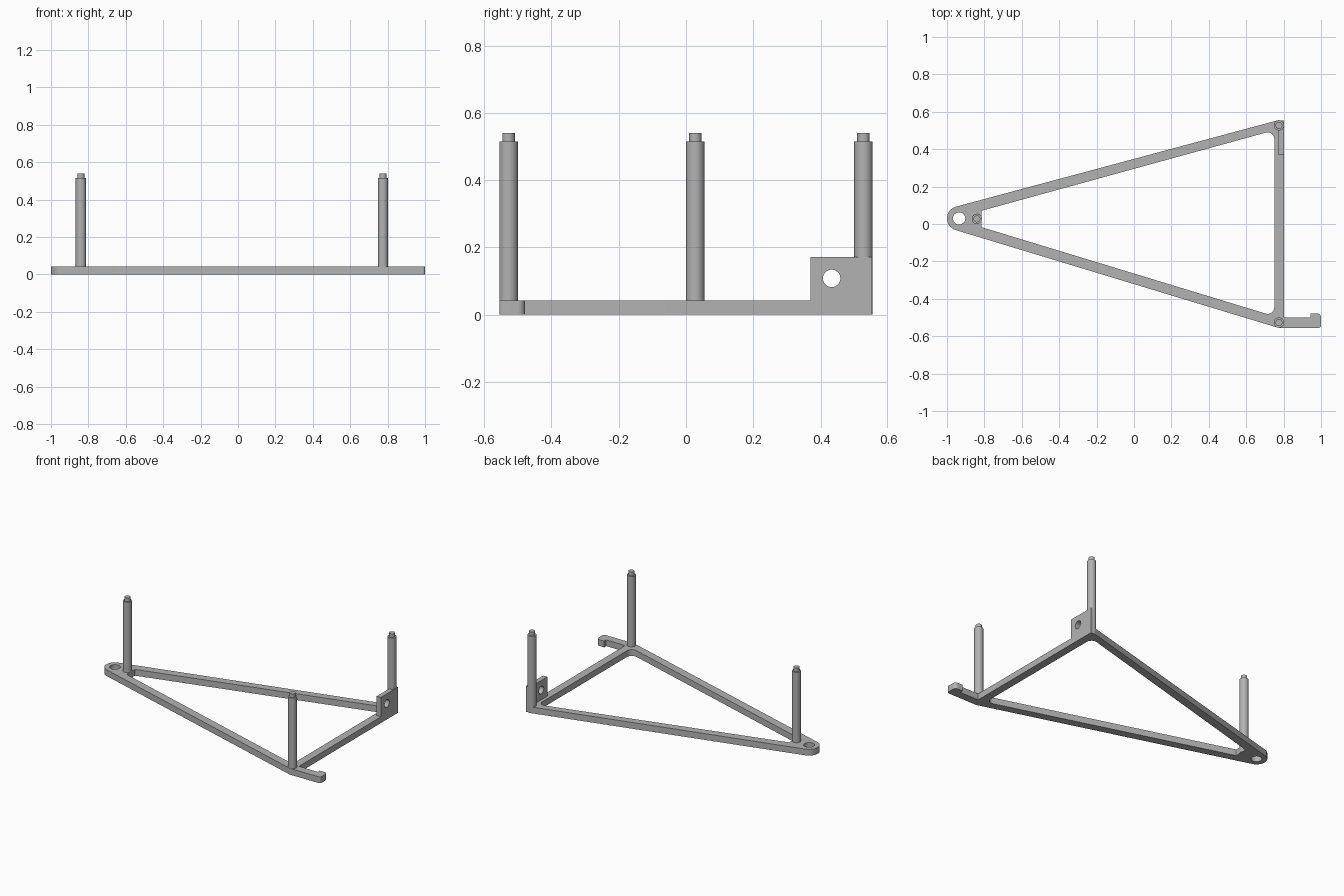
import bpy
import math
from mathutils import Matrix, Vector

if "Cube" in bpy.data.objects:
    bpy.data.objects.remove(bpy.data.objects["Cube"], do_unlink=True)

grey = bpy.data.materials.new("plain grey")
grey.use_nodes = True
grey.diffuse_color = (0.45, 0.45, 0.45, 1)
grey.node_tree.nodes["Principled BSDF"].inputs["Base Color"].default_value = (0.45, 0.45, 0.45, 1)

THICK = 0.042
POST_R = 0.0275
BACK, FRONT, TIP = (0.775, 0.5275), (0.775, -0.5275), (-0.935, 0.03)


def arc(center, radius, start, end, steps=16):
    """Points along an arc, angles in degrees."""
    angles = [math.radians(start + (end - start) * i / steps) for i in range(steps + 1)]
    return [(center[0] + radius * math.cos(a), center[1] + radius * math.sin(a)) for a in angles]


def rounded(corners, steps=6):
    """Polygon from (x, y, radius) corners, each rounded by its radius."""
    out = []
    for i, (x, y, r) in enumerate(corners):
        p = Vector((x, y))
        if r == 0:
            out.append((x, y))
            continue
        a = (Vector(corners[i - 1][:2]) - p).normalized()
        b = (Vector(corners[(i + 1) % len(corners)][:2]) - p).normalized()
        half = a.angle(b) / 2
        center = p + (a + b).normalized() * (r / math.sin(half))
        u = p + a * (r / math.tan(half)) - center
        v = p + b * (r / math.tan(half)) - center
        for k in range(steps + 1):
            d = u.lerp(v, k / steps).normalized() * r
            out.append(tuple(center + d))
    return out


def finish(obj):
    bpy.ops.object.select_all(action='DESELECT')
    obj.select_set(True)
    bpy.context.view_layer.objects.active = obj
    if obj.type == 'CURVE':
        bpy.ops.object.convert(target='MESH')
        obj = bpy.context.object
        bpy.ops.object.mode_set(mode='EDIT')
        bpy.ops.mesh.select_all(action='SELECT')
        bpy.ops.mesh.remove_doubles(threshold=0.0001)
        bpy.ops.mesh.normals_make_consistent(inside=False)
        bpy.ops.object.mode_set(mode='OBJECT')
    obj.data.materials.clear()
    obj.data.materials.append(grey)
    bpy.ops.object.shade_smooth_by_angle(angle=math.radians(35))


def plate(name, outlines, depth, matrix):
    """Flat plate; outlines after the first are holes."""
    curve = bpy.data.curves.new(name, 'CURVE')
    curve.dimensions = '2D'
    curve.fill_mode = 'BOTH'
    curve.extrude = depth / 2
    for points in outlines:
        spline = curve.splines.new('POLY')
        spline.points.add(len(points) - 1)
        for sp, (x, y) in zip(spline.points, points):
            sp.co = (x, y, 0, 1)
        spline.use_cyclic_u = True
    obj = bpy.data.objects.new(name, curve)
    bpy.context.collection.objects.link(obj)
    obj.matrix_world = matrix
    finish(obj)


def cylinder(name, center, radius, bottom, top):
    bpy.ops.mesh.primitive_cylinder_add(vertices=32, radius=radius, depth=top - bottom,
                                        location=(*center, (bottom + top) / 2))
    obj = bpy.context.object
    obj.name = name
    finish(obj)


# Triangular frame with a large opening and an eyelet at the narrow end
flat = Matrix.Translation((0, 0, THICK / 2))
outer = arc(FRONT, POST_R, -107, 0) + arc(BACK, POST_R, 0, 105) + arc(TIP, 0.065, 105, 253)
opening = rounded([(-0.815, 0.071, 0), (-0.815, -0.017, 0),
                   (0.75, -0.493, 0.035), (0.75, 0.501, 0.035)])
eyelet = arc(TIP, 0.033, 0, 348, 29)
plate("frame", [outer, opening, eyelet], THICK, flat)

# Hooked arm beside the front corner
hook = rounded([(0.775, -0.555, 0), (1.0, -0.555, 0.012), (1.0, -0.478, 0.022),
                (0.943, -0.478, 0), (0.943, -0.5, 0), (0.775, -0.5, 0)])
plate("hook_arm", [hook], THICK, flat)

# Upright tab with a round hole beside the back corner
upright = Matrix(((0, 0, 1, 0.787), (1, 0, 0, 0), (0, 1, 0, 0), (0, 0, 0, 1)))
tab = [(0.37, 0), (0.553, 0), (0.553, 0.172), (0.37, 0.172)]
plate("tab", [tab, arc((0.433, 0.108), 0.026, 0, 348, 29)], 0.031, upright)

# Posts with stepped pegs on top
for label, place in (("back", BACK), ("front", FRONT), ("narrow_end", (-0.84, 0.0275))):
    cylinder(label + "_post", place, POST_R, 0.005, 0.515)
    cylinder(label + "_peg", place, 0.0185, 0.51, 0.54)
